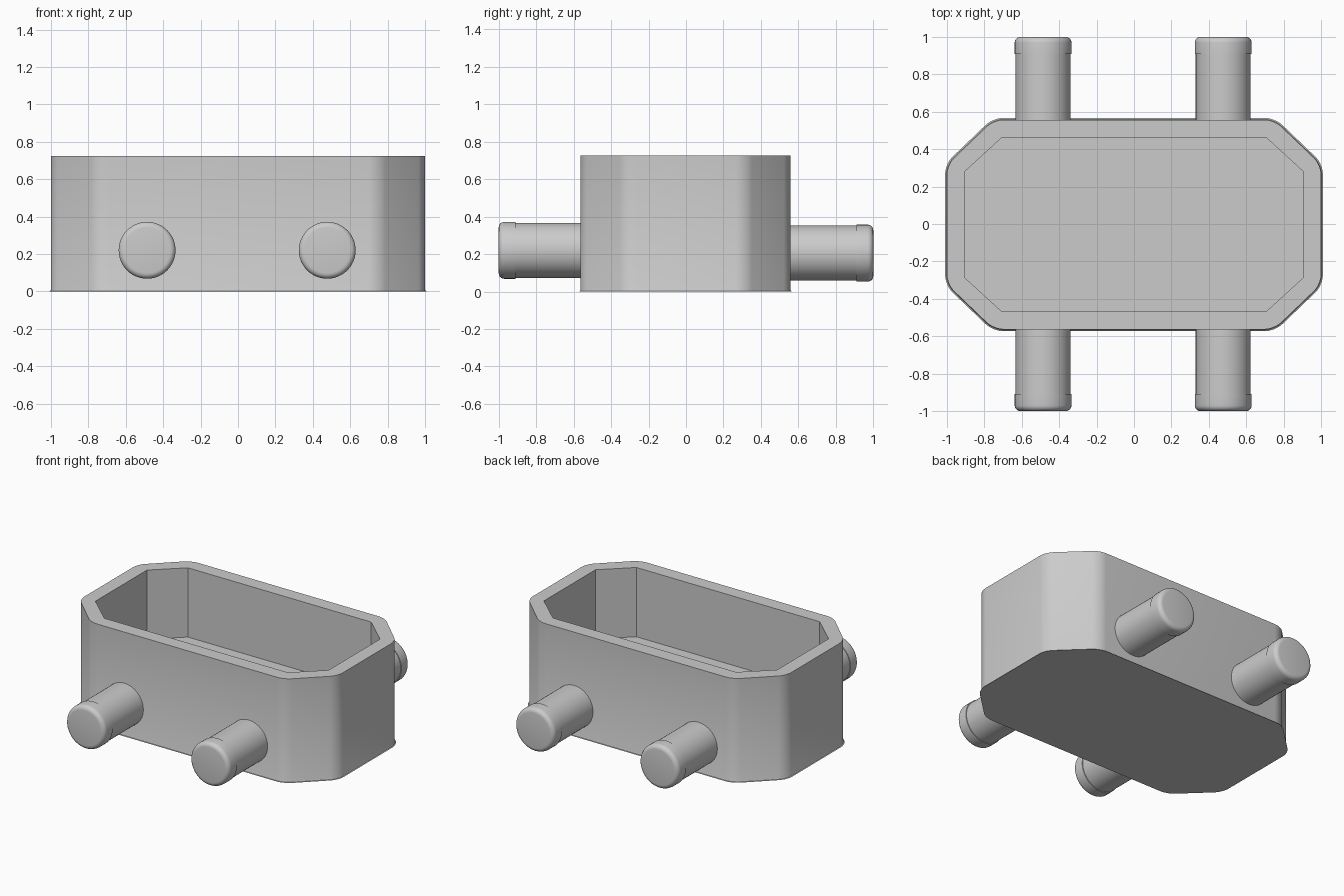
import bpy, bmesh, math
from mathutils import Matrix

cube = bpy.data.objects.get("Cube")
if cube:
    bpy.data.objects.remove(cube, do_unlink=True)

grey = bpy.data.materials.new("plain grey")
grey.use_nodes = True
colour = (0.6, 0.6, 0.6, 1)
grey.diffuse_color = colour
grey.node_tree.nodes["Principled BSDF"].inputs["Base Color"].default_value = colour

HEIGHT, FLOOR, SHIFT = 0.725, 0.24, -0.003


def octagon(bm, hx, hy, cx, cy, z):
    """Ring of eight vertices: half sizes hx, hy with corners cut at cx, cy."""
    quarter = [(hx, cy), (cx, hy)]
    pts = quarter + [(-x, y) for x, y in reversed(quarter)]
    pts += [(-x, -y) for x, y in pts]
    return [bm.verts.new((x, y + SHIFT, z)) for x, y in pts]


def bridge(bm, low, high):
    n = len(low)
    for i in range(n):
        j = (i + 1) % n
        bm.faces.new((low[i], low[j], high[j], high[i]))


def finish(bm, name):
    bmesh.ops.recalc_face_normals(bm, faces=bm.faces)
    mesh = bpy.data.meshes.new(name)
    bm.to_mesh(mesh)
    bm.free()
    obj = bpy.data.objects.new(name, mesh)
    bpy.context.collection.objects.link(obj)
    mesh.materials.append(grey)
    bpy.ops.object.select_all(action="DESELECT")
    obj.select_set(True)
    bpy.context.view_layer.objects.active = obj
    bpy.ops.object.shade_smooth_by_angle(angle=math.radians(32))
    return obj


# Open tub: outer wall, flat rim, sharp inner wall and raised floor
bm = bmesh.new()
base = octagon(bm, 1.0, 0.56, 0.75, 0.32, 0)
top = octagon(bm, 1.0, 0.56, 0.75, 0.32, HEIGHT)
uprights = [(a, b) for a, b in zip(base, top)]
lip = octagon(bm, 0.903, 0.462, 0.71, 0.285, HEIGHT)
floor = octagon(bm, 0.903, 0.462, 0.71, 0.285, FLOOR)
bm.faces.new(base)
bridge(bm, base, top)
bridge(bm, top, lip)
bridge(bm, lip, floor)
bm.faces.new(floor)
# Round the outer upright corners, then soften the bottom edge
bmesh.ops.bevel(bm, geom=[bm.edges.get(pair) for pair in uprights], offset=0.05,
                segments=5, profile=0.5, affect="EDGES")
bottom = [e for e in bm.edges if all(v.co.z < 0.001 for v in e.verts)]
bmesh.ops.bevel(bm, geom=bottom, offset=0.01, segments=2, profile=0.5, affect="EDGES")
finish(bm, "tub")


def peg(name, x, z, side):
    """Round peg along y with a slightly wider, rounded end cap."""
    body, cap, soft = 0.147, 0.152, 0.03
    profile = [(body, 0.5), (body, 0.91), (cap, 0.91), (cap, 1 - soft)]
    for i in range(1, 6):
        a = math.radians(18 * i)
        profile.append((cap - soft + soft * math.cos(a), 1 - soft + soft * math.sin(a)))
    bm = bmesh.new()
    count = 48
    rings = []
    for r, d in profile:
        rings.append([bm.verts.new((r * math.cos(t), side * d, r * math.sin(t)))
                      for t in (math.tau * k / count for k in range(count))])
    for a, b in zip(rings, rings[1:]):
        bridge(bm, a, b)
    bm.faces.new(rings[0])
    bm.faces.new(rings[-1])
    bm.transform(Matrix.Translation((x, 0, z)))
    finish(bm, name)


# Four pegs, the rear pair a touch lower
for label, side, z in (("front", -1, 0.22), ("back", 1, 0.205)):
    peg(label + "_right_peg", -0.486, z, side)
    peg(label + "_left_peg", 0.477, z, side)
